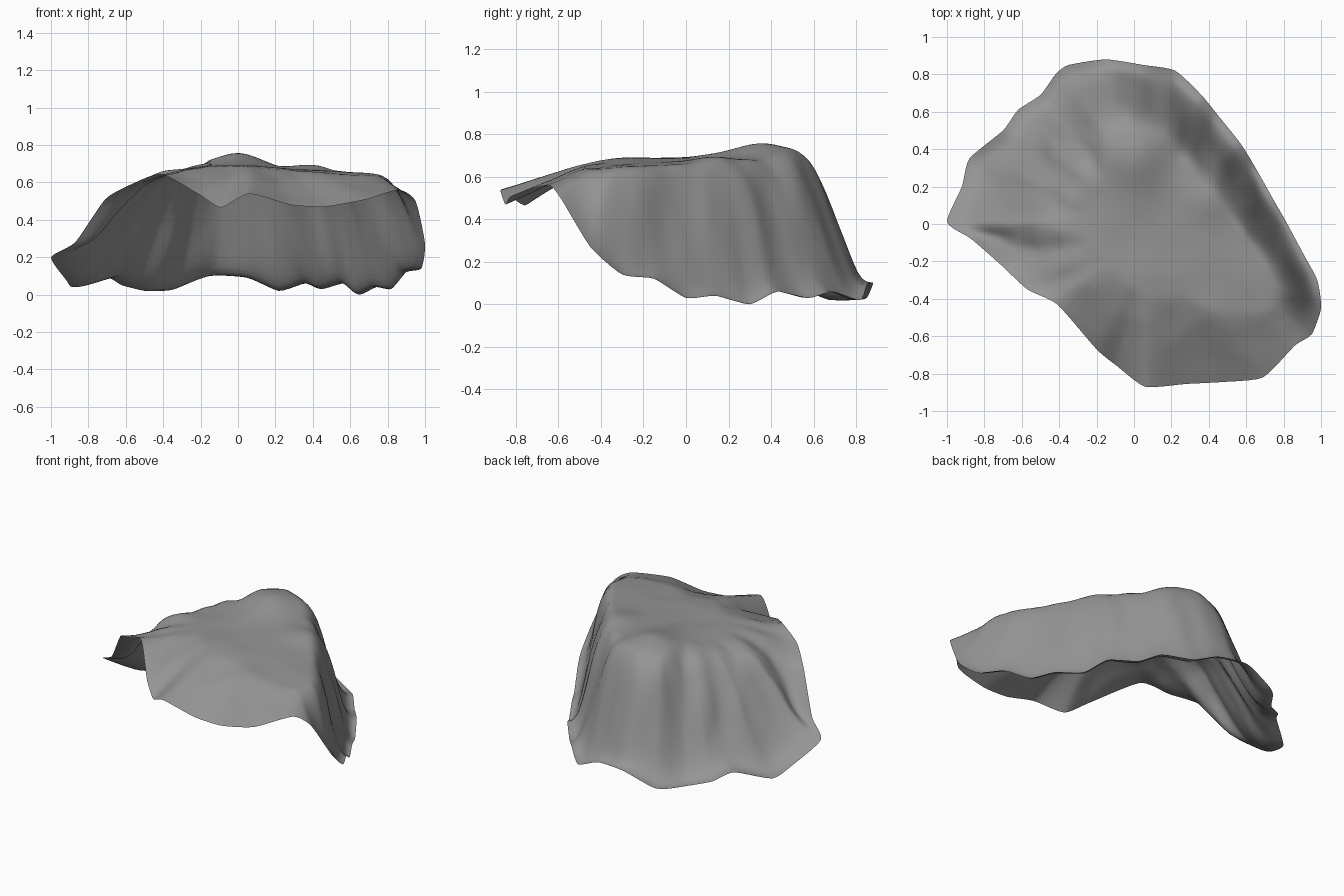
import bpy, bmesh, math
from mathutils import Vector, noise

if "Cube" in bpy.data.objects:
    bpy.data.objects.remove(bpy.data.objects["Cube"])

# Open rim of the rock shell, counter-clockwise: x, y, z, start of the slope (0 centre .. 1 rim)
RIM = [
    (1.0, -.45, .27, .72), (.98, -.3, .14, .63), (.9, -.15, .12, .59), (.82, 0, .03, .57),
    (.74, .14, .04, .55), (.65, .3, .0, .53), (.57, .43, .06, .50), (.45, .58, .03, .46),
    (.36, .69, .06, .44), (.22, .82, .02, .46), (.05, .85, .09, .53), (-.15, .88, .10, .53),
    (-.35, .85, .03, .47), (-.42, .8, .02, .43), (-.5, .69, .02, .39), (-.62, .61, .05, .36),
    (-.7, .5, .09, .34), (-.88, .35, .04, .33), (-.92, .2, .08, .34), (-1, .01, .2, .36),
    (-.87, -.08, .28, .40), (-.71, -.22, .51, .42), (-.57, -.35, .59, .45), (-.41, -.43, .645, .45),
    (-.2, -.67, .53, .45), (-.09, -.76, .465, .45), (.06, -.87, .54, .45), (.28, -.855, .48, .45),
    (.47, -.845, .47, .45), (.69, -.82, .51, .55), (.86, -.65, .56, .72), (.95, -.59, .5, .75),
]
CENTRE = Vector((.1, 0))
SUB, RINGS = 5, 36


def spline(a, b, c, d, t):
    """Half-tension curve through b and c"""
    m0, m1 = (c - a) * .3, (d - b) * .3
    return ((2*t**3 - 3*t*t + 1) * b + (t**3 - 2*t*t + t) * m0
            + (3*t*t - 2*t**3) * c + (t**3 - t*t) * m1)


def plateau(x, y):
    """Gently tilted top with a low hump at the back and a smaller one on the right"""
    hump = .066 * math.exp(-(x / .17)**2 - ((y - .36) / .2)**2)
    hump += .025 * math.exp(-((x - .4) / .14)**2 - ((y - .14) / .14)**2)
    return .69 + hump - .06 * max(x, 0) - .06 * max(-.25 - y, 0) - .12 * max(-x - .15, 0)


def surface(x, y, edge_z, start, r):
    """Point on the shell at fraction r from the centre to the rim"""
    px, py = CENTRE.x + (x - CENTRE.x) * r, CENTRE.y + (y - CENTRE.y) * r
    top = plateau(px, py)
    s = max(0, (r - start) / (1 - start))
    q = s**1.25
    flared = 6*q**5 - 15*q**4 + 10*q**3      # cliff with a flared foot
    lip = s**1.4                             # sloping front lip
    k = min(1, max(0, (y + .6) / .25)) if x > 0 else min(1, max(0, (y + .65) / .45))
    f = lip + (flared - lip) * k
    z = top + (edge_z - top) * f
    # gullies running down the slopes, fading at the rim and the top
    fade = 4 * s * (1 - s)
    n = noise.noise(Vector((x * 4.5, y * 4.5, s * 2)))
    n += .5 * noise.noise(Vector((px * 9, py * 9, 7)))
    amount = fade * n * (.008 + .02 * k)
    out = (Vector((x, y)) - CENTRE).normalized() * amount * .6
    z += amount * .6 + .006 * noise.noise(Vector((px * 5, py * 5, 3))) * (1 - f)
    return (px + out.x, py + out.y, max(z, 0))


# Rock shell: rings from the centre of the plateau out to the ragged rim
pts = [Vector(p) for p in RIM]
N = len(pts)
loop = [spline(pts[i - 1], pts[i], pts[(i + 1) % N], pts[(i + 2) % N], j / SUB)
        for i in range(N) for j in range(SUB)]
bm = bmesh.new()
mid = bm.verts.new((CENTRE.x, CENTRE.y, plateau(*CENTRE)))
rings = [[bm.verts.new(surface(*p, k / RINGS)) for p in loop] for k in range(1, RINGS + 1)]
M = len(loop)
for i in range(M):
    j = (i + 1) % M
    bm.faces.new((mid, rings[0][i], rings[0][j]))
    for a, b in zip(rings, rings[1:]):
        bm.faces.new((a[i], b[i], b[j], a[j]))
mesh = bpy.data.meshes.new("rock_shell")
bm.to_mesh(mesh)
bm.free()
for face in mesh.polygons:
    face.use_smooth = True
rock = bpy.data.objects.new("rock_shell", mesh)
bpy.context.collection.objects.link(rock)

# Dark grey stone
stone = bpy.data.materials.new("dark_stone")
stone.diffuse_color = (.3, .3, .3, 1)
stone.use_nodes = True
stone.node_tree.nodes["Principled BSDF"].inputs["Base Color"].default_value = stone.diffuse_color
mesh.materials.append(stone)
